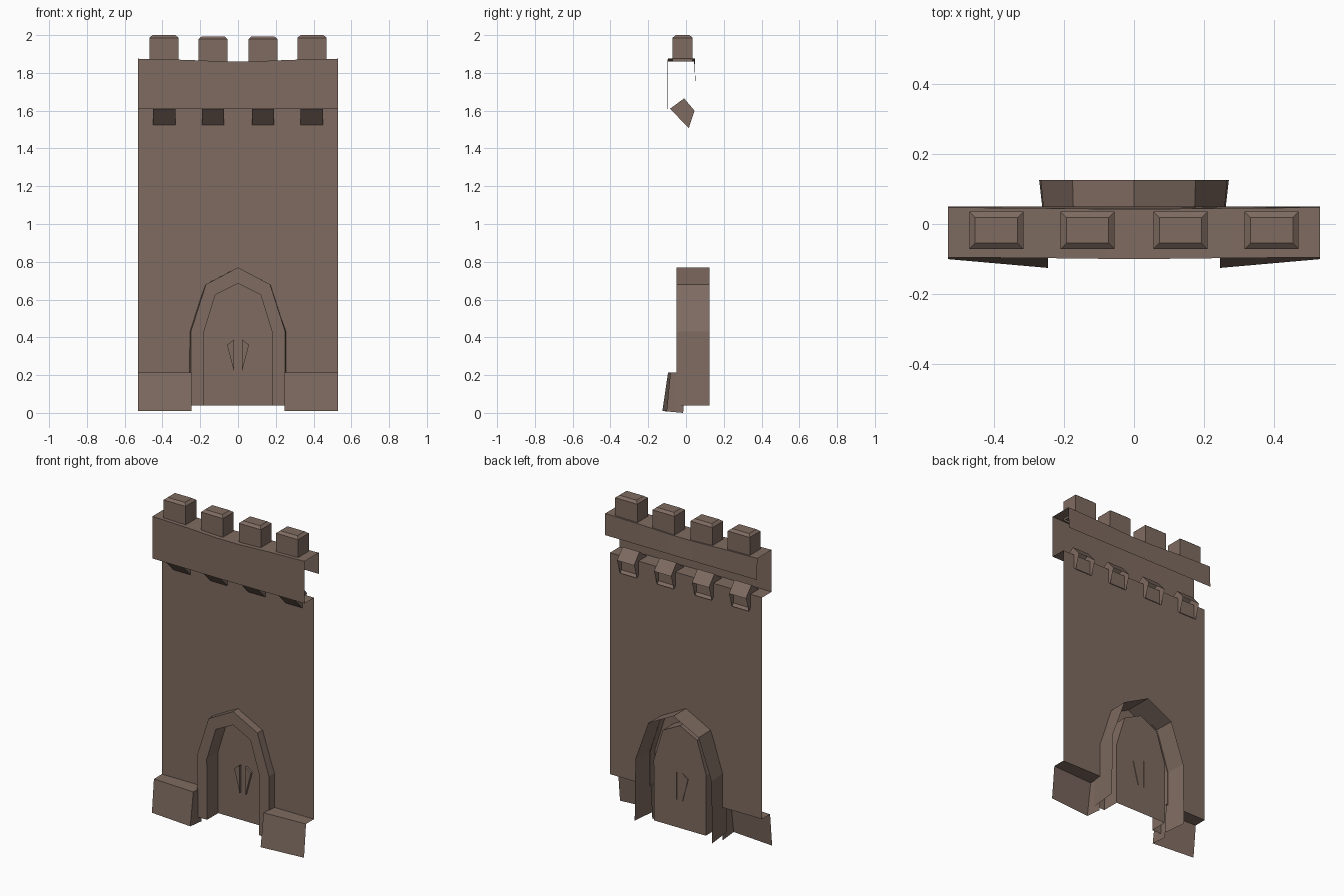
import bpy

if "Cube" in bpy.data.objects:
    bpy.data.objects.remove(bpy.data.objects["Cube"])

stone = bpy.data.materials.new("brown_stone")
stone.diffuse_color = (0.21, 0.147, 0.118, 1)
stone.use_nodes = True
stone.node_tree.nodes["Principled BSDF"].inputs["Base Color"].default_value = stone.diffuse_color


def make(name, verts, faces):
    me = bpy.data.meshes.new(name)
    me.from_pydata(verts, [], faces)
    me.materials.append(stone)
    ob = bpy.data.objects.new(name, me)
    bpy.context.collection.objects.link(ob)
    return ob


def sheet(name, rows, closed=False, caps=()):
    """Skin rows of points with quads; caps are extra faces of (row, column) pairs."""
    n = len(rows[0])
    verts = [p for r in rows for p in r]
    faces = []
    for i in range(len(rows) - 1):
        for j in range(n if closed else n - 1):
            k = (j + 1) % n
            faces.append((i * n + j, (i + 1) * n + j, (i + 1) * n + k, i * n + k))
    faces += [tuple(r * n + c for r, c in cap) for cap in caps]
    return make(name, verts, faces)


def arch(half, y):
    """Left-to-right arch outline from (x, z) pairs of the left half."""
    return ([(-x, y, z) for x, z in half] +
            [(x, y, z) for x, z in reversed(half[:-1])])


outer = [(0.25, 0.04), (0.25, 0.43), (0.17, 0.68), (0, 0.77)]
flared = [(0.27, 0.04), (0.265, 0.43), (0.175, 0.68), (0, 0.77)]
inner = [(0.18, 0.04), (0.183, 0.42), (0.12, 0.625), (0, 0.685)]

# wall sheet with the doorway notched out
notch = arch([(0.25, 0.215)] + outer[1:], 0)
wall = notch + [(0.53, 0, 0.215), (0.53, 0, 1.61), (-0.53, 0, 1.61), (-0.53, 0, 0.215)]
make("wall", wall, [tuple(range(len(wall)))])

# door surround: flared outer shell, front band and deep reveal
DOOR_Y = 0.06
sheet("door_surround", [arch(flared, 0.125), arch(outer, -0.05),
                        arch(inner, -0.05), arch(inner, DOOR_Y)])

# door panel
panel = arch(inner, DOOR_Y)
make("door", panel, [tuple(reversed(range(len(panel))))])

# door handles: slim tapered wedges on both leaves
for s in (-1, 1):
    tri = [(s * 0.02, 0.39), (s * 0.058, 0.36), (s * 0.02, 0.215)]
    if s > 0:
        tri.reverse()
    sheet("door_handle", [[(x, y, z) for x, z in tri] for y in (DOOR_Y + 0.004, DOOR_Y - 0.015)],
          closed=True, caps=[[(1, 2), (1, 1), (1, 0)], [(0, 0), (0, 1), (0, 2)]])

# sloped plinths either side of the door, open at the outer end and back
for s in (-1, 1):
    ends = [(s * 0.53, 0.08, 0.10), (s * 0.245, 0.095, 0.125)]
    if s > 0:
        ends.reverse()
    rows = [[(x, 0, 0.215) for x, t, b in ends],
            [(x, -t, 0.215) for x, t, b in ends],
            [(x, -b, 0.01) for x, t, b in ends],
            [(x, -0.015, 0.0) for x, t, b in ends]]
    ob = sheet("plinth", rows[:3])
    col = 1 if s < 0 else 0
    end = [r[col] for r in rows]
    make("plinth_end", end, [(0, 1, 2, 3) if s < 0 else (3, 2, 1, 0)])

# parapet: folded sheet with a slight sag in the middle
stations = [(-0.53, 0), (-0.28, 0.006), (-0.08, 0.014), (0.08, 0.014), (0.28, 0.006), (0.53, 0)]
sheet("parapet", [
    [(x, 0.05, 1.74) for x, d in stations],
    [(x, 0.047 - d * 0.3, 1.875 - d) for x, d in stations],
    [(x, -0.095 - d * 0.3, 1.875 - d) for x, d in stations],
    [(x, -0.095 - d * 0.3, 1.61) for x, d in stations],
    [(x, 0, 1.61) for x, d in stations]])

# battlements with chamfered tops
for cx, top in ((-0.392, 2.0), (-0.132, 1.993), (0.132, 1.993), (0.392, 2.0)):
    rings = []
    for z, inset in ((top, 0.017), (top - 0.014, 0), (1.86, 0)):
        hx, hy = 0.077 - inset, 0.053 - inset
        rings.append([(cx + a * hx, -0.018 + b * hy, z)
                      for a, b in ((-1, -1), (1, -1), (1, 1), (-1, 1))])
    sheet("battlement", rings, closed=True, caps=[[(0, j) for j in range(4)]])

# tilted corbels under the parapet, open at the back
profile = [(0.045, 1.60), (-0.01, 1.665), (-0.085, 1.61), (0.015, 1.508)]
for cx in (-0.39, -0.132, 0.132, 0.39):
    sheet("corbel", [[(cx - 0.059, y, z), (cx + 0.059, y, z)] for y, z in profile],
          caps=[[(3, 0), (2, 0), (1, 0), (0, 0)], [(i, 1) for i in range(4)]])
